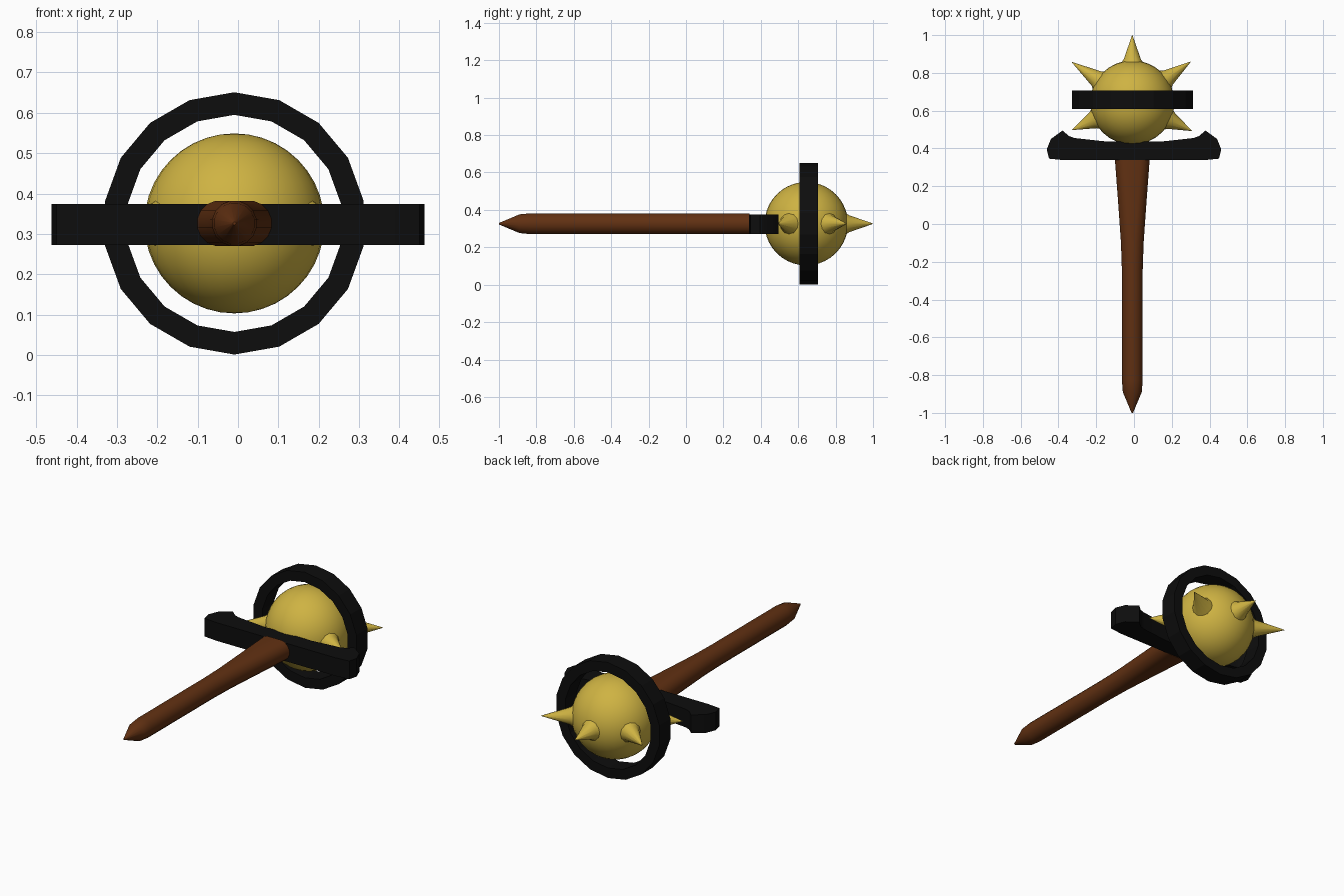
import bpy, bmesh
from math import sin, cos, pi, radians
from mathutils import Vector

if "Cube" in bpy.data.objects:
    bpy.data.objects.remove(bpy.data.objects["Cube"])

CX, CZ = -0.009, 0.326          # shared long axis of the mace
HEAD = Vector((CX, 0.643, CZ))  # centre of the spiked ball


def material(name, rgb):
    m = bpy.data.materials.new(name)
    m.diffuse_color = (*rgb, 1)
    m.use_nodes = True
    m.node_tree.nodes["Principled BSDF"].inputs["Base Color"].default_value = m.diffuse_color
    return m


GOLD = material("gold", (0.62, 0.45, 0.055))
WOOD = material("wood", (0.12, 0.03, 0.006))
BLACK = material("black_metal", (0.004, 0.004, 0.004))


def finish(bm, name, mat, angle=None):
    bmesh.ops.recalc_face_normals(bm, faces=bm.faces)
    me = bpy.data.meshes.new(name)
    bm.to_mesh(me)
    bm.free()
    ob = bpy.data.objects.new(name, me)
    bpy.context.collection.objects.link(ob)
    me.materials.append(mat)
    if angle:
        bpy.ops.object.select_all(action='DESELECT')
        ob.select_set(True)
        bpy.context.view_layer.objects.active = ob
        bpy.ops.object.shade_smooth_by_angle(angle=radians(angle))
    return ob


def loft(bm, rings, closed=False):
    """Skin a list of equal-length point rings; cap the ends unless closed."""
    vs = [[bm.verts.new(p) for p in r] for r in rings]
    n = len(vs[0])
    pairs = list(zip(vs, vs[1:])) + ([(vs[-1], vs[0])] if closed else [])
    for a, b in pairs:
        for i in range(n):
            j = (i + 1) % n
            bm.faces.new((a[i], a[j], b[j], b[i]))
    if not closed:
        bm.faces.new(vs[0])
        bm.faces.new(vs[-1])


# Ball
bm = bmesh.new()
bmesh.ops.create_uvsphere(bm, u_segments=32, v_segments=20, radius=0.223)
bmesh.ops.translate(bm, verts=bm.verts, vec=HEAD)
finish(bm, "ball", GOLD, 40)

# Spikes: one straight ahead, two swept forward, two swept back
TIPS = [(0, 0.357), (-0.32, 0.214), (0.309, 0.216), (-0.32, -0.145), (0.316, -0.15)]
for k, (tx, ty) in enumerate(TIPS):
    tip = Vector((tx, ty, 0))
    length, d = tip.length, tip.normalized()
    side, up = Vector((-d.y, d.x, 0)), Vector((0, 0, 1))
    stations = [(0.17, 0.075), (0.208, 0.06), (0.23, 0.045), (length, 0.001)]
    bm = bmesh.new()
    loft(bm, [[HEAD + d * s + (side * cos(a) + up * sin(a)) * r
               for a in (2 * pi * i / 12 for i in range(12))]
              for s, r in stations])
    finish(bm, f"spike_{k + 1}", GOLD, 40)

# Ring around the ball: 18 sides, square section
bm = bmesh.new()
section = [(0.325, 0.608), (0.325, 0.707), (0.269, 0.707), (0.269, 0.608)]
loft(bm, [[(CX + r * sin(a), y, CZ + r * cos(a)) for r, y in section]
          for a in (2 * pi * i / 18 for i in range(18))], closed=True)
finish(bm, "head_ring", BLACK)

# Crossguard: half outline mirrored, extruded in z
half = [(0.37, 0.338), (0.45, 0.346), (0.462, 0.395), (0.44, 0.45),
        (0.378, 0.495), (0.345, 0.466), (0.315, 0.455), (0.15, 0.437)]
outline = half + [(-x, y) for x, y in reversed(half)]
bm = bmesh.new()
loft(bm, [[(x, y, z) for x, y in outline] for z in (0.272, 0.374)])
finish(bm, "crossguard", BLACK, 35)

# Handle: round grip flaring into a flattened oval at the guard
stations = [(-1.0, 0.004, 0.004), (-0.89, 0.051, 0.051), (-0.83, 0.056, 0.057),
            (-0.25, 0.056, 0.057), (-0.1, 0.061, 0.057), (0.1, 0.075, 0.057),
            (0.34, 0.093, 0.057)]
bm = bmesh.new()
rings = []
for y, w, h in stations:
    ring = []
    for i in range(16):
        a = 2 * pi * (i + 0.5) / 16
        shift = (w - h) * (1 if cos(a) > 0 else -1) if w > h else 0
        ring.append((CX + min(w, h) * cos(a) + shift, y, CZ + h * sin(a)))
    rings.append(ring)
loft(bm, rings)
finish(bm, "handle", WOOD, 40)
